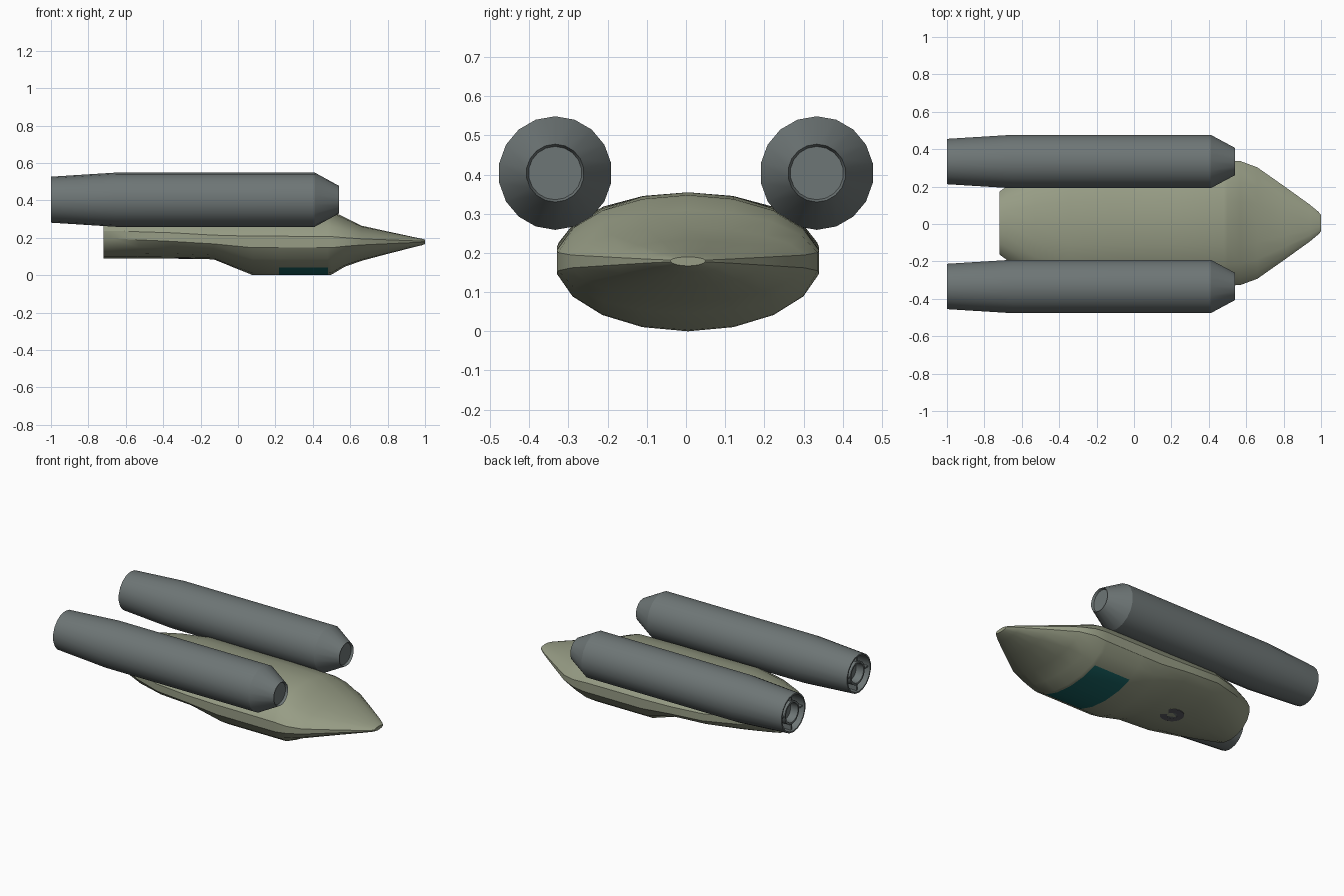
import bpy, bmesh, math
from mathutils import Vector, Matrix

if "Cube" in bpy.data.objects:
    bpy.data.objects.remove(bpy.data.objects["Cube"])

SIDES = 18


def material(name, rgb):
    m = bpy.data.materials.new(name)
    m.diffuse_color = (*rgb, 1)
    m.use_nodes = True
    m.node_tree.nodes["Principled BSDF"].inputs["Base Color"].default_value = m.diffuse_color
    return m


HULL = material("olive_grey_hull", (0.31, 0.335, 0.235))
ENGINE = material("slate_grey_metal", (0.155, 0.18, 0.18))
GLASS = material("teal_glass", (0.01, 0.13, 0.13))
HATCH = material("dark_hatch_grey", (0.11, 0.11, 0.125))


def finish(name, bm, mats, angle=25):
    bmesh.ops.remove_doubles(bm, verts=bm.verts, dist=1e-5)
    bmesh.ops.recalc_face_normals(bm, faces=bm.faces)
    me = bpy.data.meshes.new(name)
    bm.to_mesh(me)
    bm.free()
    for m in mats:
        me.materials.append(m)
    ob = bpy.data.objects.new(name, me)
    bpy.context.collection.objects.link(ob)
    bpy.ops.object.select_all(action='DESELECT')
    ob.select_set(True)
    bpy.context.view_layer.objects.active = ob
    bpy.ops.object.shade_smooth_by_angle(angle=math.radians(angle))
    return ob


def bridge(bm, rings):
    """Quads between neighbouring rings; returns (band, side, face)."""
    out = []
    for i, (a, b) in enumerate(zip(rings, rings[1:])):
        n = len(a)
        for k in range(n):
            j = (k + 1) % n
            out.append((i, k, bm.faces.new((a[k], a[j], b[j], b[k]))))
    return out


def lathe(bm, profile, centre, axis='X', sides=SIDES):
    """Revolve (position along axis, radius) pairs."""
    rings = []
    for a, r in profile:
        ring = []
        for k in range(sides):
            t = 2 * math.pi * k / sides
            u, v = r * math.sin(t), r * math.cos(t)
            p = Vector((a, u, v)) if axis == 'X' else Vector((u, v, a))
            ring.append(bm.verts.new(p + Vector(centre)))
        rings.append(ring)
    bridge(bm, rings)


# Hull: elliptical stations (x, half width, bottom, mid height, top)
stations = [
    (-0.72, 0.17, 0.09, 0.22, 0.315),
    (-0.68, 0.20, 0.09, 0.22, 0.322),
    (-0.53, 0.28, 0.09, 0.21, 0.34),
    (-0.35, 0.335, 0.09, 0.20, 0.355),
    (-0.13, 0.34, 0.085, 0.185, 0.355),
    (0.08, 0.34, 0.0, 0.178, 0.355),
    (0.22, 0.34, 0.0, 0.178, 0.355),
    (0.48, 0.34, 0.0, 0.178, 0.348),
    (0.50, 0.34, 0.003, 0.178, 0.343),
    (0.57, 0.336, 0.045, 0.178, 0.31),
    (0.66, 0.302, 0.077, 0.18, 0.265),
    (0.81, 0.195, 0.117, 0.18, 0.232),
    (0.94, 0.10, 0.15, 0.18, 0.204),
    (0.985, 0.062, 0.161, 0.18, 0.195),
    (1.0, 0.045, 0.167, 0.18, 0.19),
]
bm = bmesh.new()
rings = []
for x, w, zb, zc, zt in stations:
    ring = []
    for k in range(SIDES):
        t = 2 * math.pi * k / SIDES
        c = -math.cos(t)
        z = zc + c * ((zt - zc) if c > 0 else (zc - zb))
        ring.append(bm.verts.new((x, 0.005 + w * math.sin(t), z)))
    rings.append(ring)
# Teal window wraps the four belly facets between two stations
for band, side, face in bridge(bm, rings):
    if band == 6 and side in (0, 1, SIDES - 2, SIDES - 1):
        face.material_index = 1
bm.faces.new(rings[0])
bm.faces.new(rings[-1])
finish("hull", bm, [HULL, GLASS], 24)

# Belly hatch: thin dark ring with a paler centre
bm = bmesh.new()
lathe(bm, [(0.098, 0.07), (0.089, 0.07), (0.088, 0.03), (0.098, 0.03)],
      (-0.28, 0.005, 0), 'Z')
finish("belly_hatch_ring", bm, [HATCH])
bm = bmesh.new()
lathe(bm, [(0.098, 0.03), (0.0893, 0.03), (0.0893, 0.0)], (-0.28, 0.005, 0), 'Z')
finish("belly_hatch_centre", bm, [ENGINE])

# Engines: shell with recessed intake, hollow nozzle and inner hub
for label, y in (("left", 0.334), ("right", -0.334)):
    centre = (0, y, 0.404)
    bm = bmesh.new()
    lathe(bm, [(0.525, 0.0), (0.525, 0.068), (0.54, 0.074), (0.41, 0.145),
               (-0.65, 0.145), (-1.0, 0.123), (-1.0, 0.114), (-0.9, 0.112),
               (-0.9, 0.078), (-0.99, 0.074), (-0.99, 0.062), (-0.94, 0.058),
               (-0.94, 0.0)], centre)
    finish(label + "_engine", bm, [ENGINE])
    # Struts between the nozzle rim and the hub
    bm = bmesh.new()
    for k in range(4):
        m = (Matrix.Translation(centre)
             @ Matrix.Rotation(math.radians(90 * k), 4, 'X')
             @ Matrix.Translation((-0.945, 0, 0.094))
             @ Matrix.Diagonal((0.08, 0.01, 0.04, 1)))
        bmesh.ops.create_cube(bm, size=1, matrix=m)
    finish(label + "_nozzle_struts", bm, [ENGINE])
